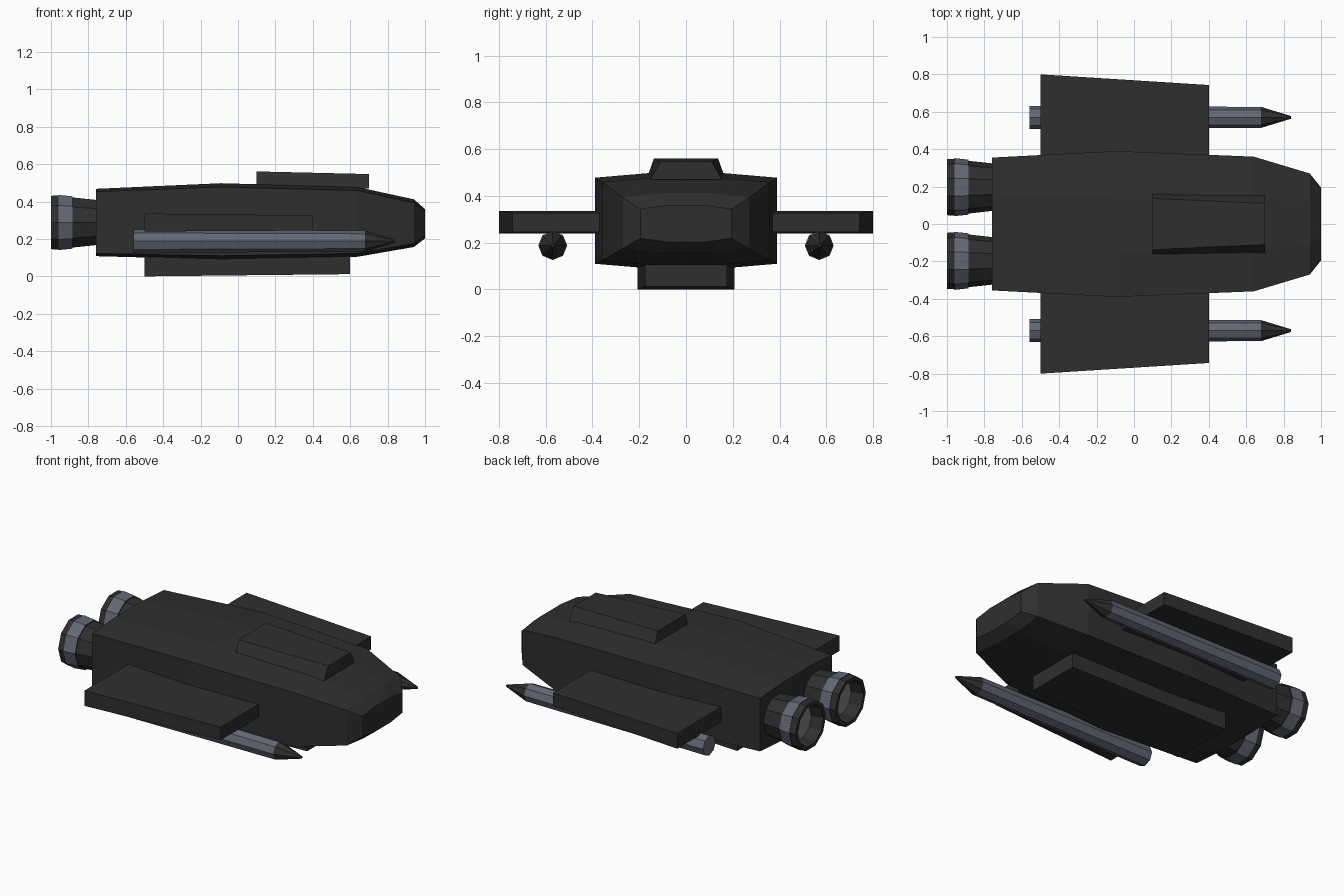
import bpy, bmesh, math

if "Cube" in bpy.data.objects:
    bpy.data.objects.remove(bpy.data.objects["Cube"])


def material(name, rgb):
    m = bpy.data.materials.new(name)
    m.diffuse_color = (*rgb, 1)
    m.use_nodes = True
    m.node_tree.nodes["Principled BSDF"].inputs["Base Color"].default_value = m.diffuse_color
    return m


dark = material("dark hull", (0.028, 0.028, 0.028))
steel = material("blue grey metal", (0.125, 0.137, 0.175))
pale = material("nozzle core grey", (0.23, 0.23, 0.24))


def loft(name, rings, mats, seg_mats=None, cap_mats=(0, 0)):
    """Skin a list of equal-length rings of points and cap both ends."""
    bm = bmesh.new()
    loops = [[bm.verts.new(p) for p in ring] for ring in rings]
    n = len(loops[0])
    for k in range(len(loops) - 1):
        for i in range(n):
            j = (i + 1) % n
            f = bm.faces.new((loops[k][i], loops[k][j], loops[k + 1][j], loops[k + 1][i]))
            f.material_index = seg_mats[k] if seg_mats else 0
    for loop, m in ((loops[0], cap_mats[0]), (loops[-1], cap_mats[1])):
        bm.faces.new(loop).material_index = m
    bmesh.ops.recalc_face_normals(bm, faces=bm.faces)
    mesh = bpy.data.meshes.new(name)
    bm.to_mesh(mesh)
    bm.free()
    for m in mats:
        mesh.materials.append(m)
    ob = bpy.data.objects.new(name, mesh)
    bpy.context.collection.objects.link(ob)
    return ob


def section(x, w, z0, z1, crown=0.0):
    """Hull cross-section with slightly crowned top and bottom."""
    return [(x, -w, z0 + crown), (x, -w * 0.4, z0), (x, w * 0.4, z0), (x, w, z0 + crown),
            (x, w, z1 - crown), (x, w * 0.4, z1), (x, -w * 0.4, z1), (x, -w, z1 - crown)]


def slab(name, back, front):
    """Tapered block; each end is (x, bottom half width, top half width, z0, z1)."""
    rings = [[(x, -b, z0), (x, b, z0), (x, t, z1), (x, -t, z1)]
             for x, b, t, z0, z1 in (back, front)]
    return loft(name, rings, [dark])


def turned(name, profile, sides, y, z, mats, seg_mats, caps):
    """Faceted body of revolution along x from (x, radius) pairs."""
    angles = [2 * math.pi * i / sides for i in range(sides)]
    rings = [[(x, y + r * math.cos(a), z + r * math.sin(a)) for a in angles] for x, r in profile]
    return loft(name, rings, mats, seg_mats, caps)


# Main hull
loft("hull", [section(-0.76, 0.355, 0.108, 0.468, 0.015),
              section(-0.09, 0.39, 0.09, 0.498, 0.02),
              section(0.64, 0.36, 0.105, 0.477, 0.018),
              section(0.94, 0.27, 0.157, 0.412, 0.018),
              section(1.0, 0.195, 0.203, 0.36, 0.016)], [dark])

# Wing, cockpit and belly blocks
slab("wing", (-0.5, 0.8, 0.8, 0.24, 0.336), (0.4, 0.743, 0.743, 0.245, 0.326))
slab("canopy", (0.1, 0.17, 0.137, 0.468, 0.561), (0.7, 0.153, 0.11, 0.47, 0.547))
slab("belly_pod", (-0.5, 0.208, 0.208, 0.0, 0.15), (0.6, 0.175, 0.175, 0.012, 0.14))

for side, label in ((-1, "right"), (1, "left")):
    # Missiles under the wings
    turned(label + "_missile", [(-0.56, 0.062), (0.68, 0.056), (0.84, 0.007)], 8,
           side * 0.57, 0.188, [dark, steel], [1, 0], (1, 0))
    # Engine nozzles: neck, band, lip, recess
    turned(label + "_nozzle",
           [(-0.74, 0.125), (-0.885, 0.141), (-0.885, 0.147), (-0.96, 0.155), (-0.96, 0.152),
            (-1.0, 0.15), (-1.0, 0.127), (-0.93, 0.105)], 10,
           side * 0.197, 0.288, [dark, steel, pale], [0, 0, 1, 0, 0, 0, 0], (0, 2))
